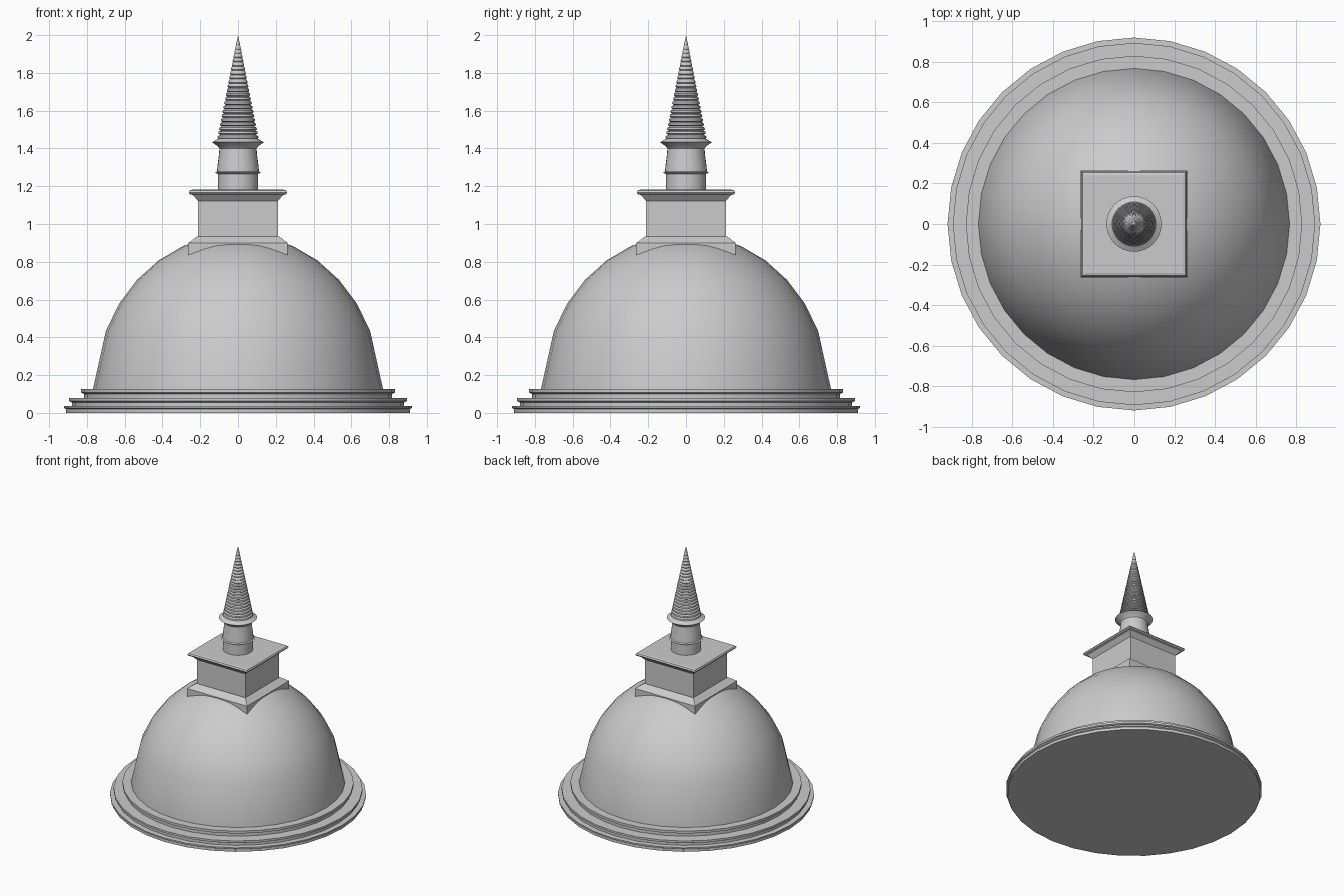
import bpy, bmesh, math

if "Cube" in bpy.data.objects:
    bpy.data.objects.remove(bpy.data.objects["Cube"])


def lathe(name, profile, sides=32, square=False):
    """Spin (radius, height) points about z; square=True treats radius as half width."""
    bm = bmesh.new()
    if square:
        sides = 4
    offset = math.pi / 4 if square else 0
    scale = math.sqrt(2) if square else 1
    rings = []
    for r, z in profile:
        if r == 0:
            rings.append([bm.verts.new((0, 0, z))])
            continue
        rings.append([bm.verts.new((r * scale * math.cos(offset + 2 * math.pi * i / sides),
                                    r * scale * math.sin(offset + 2 * math.pi * i / sides), z))
                      for i in range(sides)])
    for a, b in zip(rings, rings[1:]):
        for i in range(sides):
            j = (i + 1) % sides
            if len(b) == 1:
                bm.faces.new((a[i], a[j], b[0]))
            else:
                bm.faces.new((a[i], a[j], b[j], b[i]))
    # flat end caps
    bm.faces.new(rings[0][::-1])
    if len(rings[-1]) > 1:
        bm.faces.new(rings[-1])
    bmesh.ops.recalc_face_normals(bm, faces=bm.faces[:])
    mesh = bpy.data.meshes.new(name)
    bm.to_mesh(mesh)
    bm.free()
    obj = bpy.data.objects.new(name, mesh)
    bpy.context.collection.objects.link(obj)
    bpy.ops.object.select_all(action='DESELECT')
    obj.select_set(True)
    bpy.context.view_layer.objects.active = obj
    if not square:
        bpy.ops.object.shade_smooth_by_angle(angle=math.radians(30))
    return obj


# three stepped, lipped rings around the foot
lathe("base_steps", [
    (0.91, 0), (0.91, 0.02), (0.92, 0.025), (0.92, 0.036),
    (0.88, 0.037), (0.88, 0.055), (0.894, 0.062), (0.894, 0.078),
    (0.815, 0.079), (0.815, 0.1), (0.83, 0.107), (0.83, 0.126)])

# slightly tall hemisphere
dome = [(0.768, 0.1), (0.768, 0.125)]
dome += [(0.757 * math.sin(math.radians(11.25 * k)),
          0.117 + 0.83 * math.cos(math.radians(11.25 * k))) for k in range(6, 0, -1)]
lathe("dome", dome + [(0, 0.947)])

# square plinth whose lower edge is cut by the dome
lathe("plinth", [(0.263, 0.82), (0.263, 0.9), (0.215, 0.935)], square=True)

# square chamber
lathe("chamber", [(0.212, 0.92), (0.212, 1.13)], square=True)

# flared square roof slab
lathe("roof_slab", [(0.21, 1.12), (0.238, 1.153), (0.255, 1.158), (0.261, 1.167),
                    (0.255, 1.178), (0.242, 1.182)], square=True)

# round drum and collar below the spire
lathe("spire_neck", [
    (0.107, 1.17), (0.107, 1.265), (0.121, 1.272), (0.111, 1.279),
    (0.107, 1.32), (0.101, 1.365), (0.098, 1.4), (0.107, 1.412),
    (0.137, 1.433), (0.115, 1.445), (0.1, 1.457)])

# ribbed conical spire
count, z0, z1, r0 = 23, 1.45, 1.97, 0.109
ribs = []
for i in range(count):
    t, u = i / count, (i + 0.5) / count
    r = r0 * (1 - t) + 0.006 * t
    ru = r0 * (1 - u) + 0.006 * u
    ribs += [(r * 0.9, z0 + (z1 - z0) * t), (r, z0 + (z1 - z0) * (t + 0.25 / count)),
             (ru, z0 + (z1 - z0) * (t + 0.7 / count))]
lathe("spire", ribs + [(0.006, z1), (0, 2.0)])
